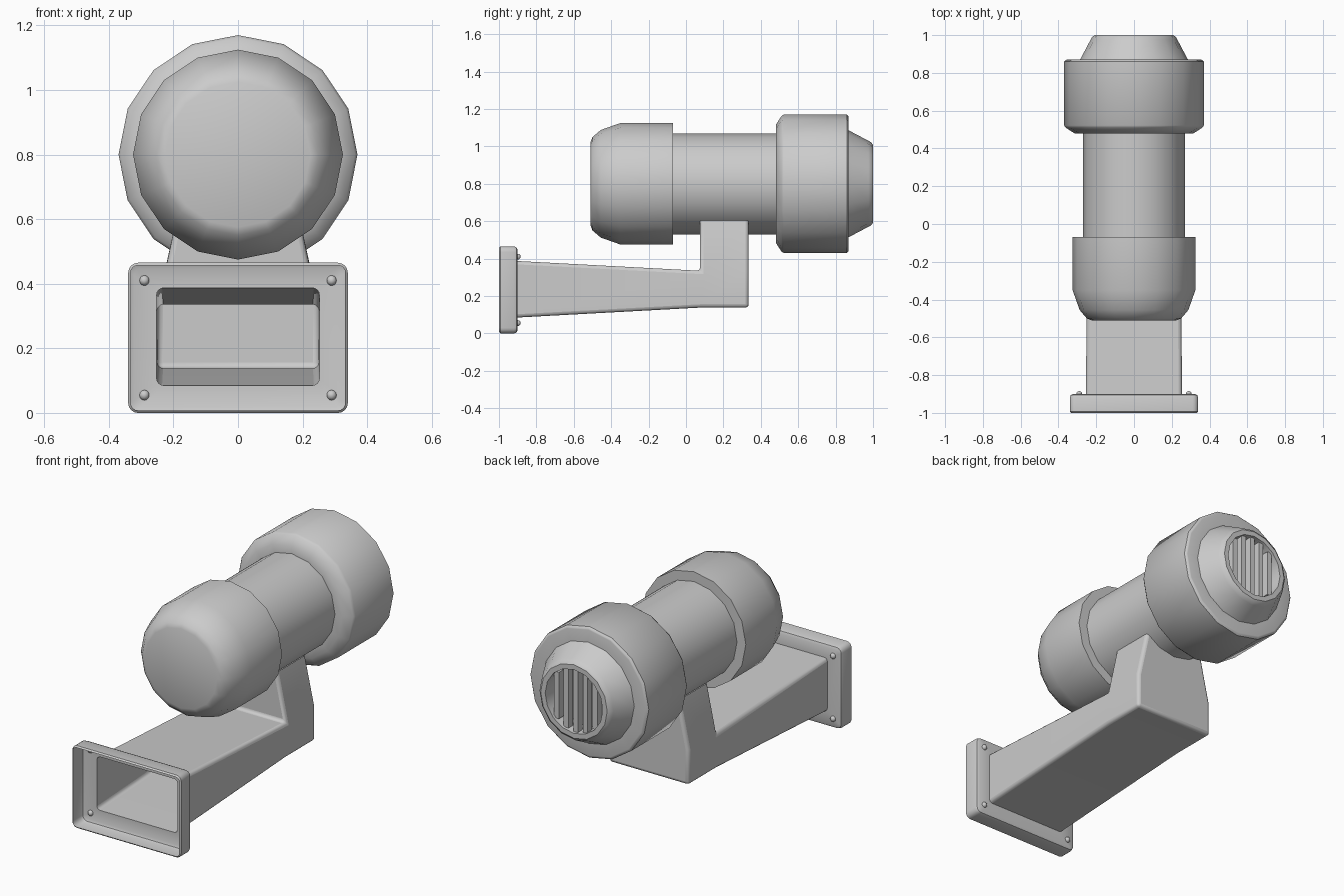
import bpy, bmesh, math

if "Cube" in bpy.data.objects:
    bpy.data.objects.remove(bpy.data.objects["Cube"])

AXIS_Z = 0.8
SIDES = 16


def finish(name, bm, recalc=True, bevel=0):
    if recalc:
        bmesh.ops.recalc_face_normals(bm, faces=bm.faces[:])
    me = bpy.data.meshes.new(name)
    bm.to_mesh(me)
    bm.free()
    ob = bpy.data.objects.new(name, me)
    bpy.context.collection.objects.link(ob)
    if bevel:
        m = ob.modifiers.new("bevel", 'BEVEL')
        m.width, m.segments, m.limit_method = bevel, 3, 'ANGLE'
        m.angle_limit = math.radians(30)
    bpy.ops.object.select_all(action='DESELECT')
    ob.select_set(True)
    bpy.context.view_layer.objects.active = ob
    bpy.ops.object.shade_smooth_by_angle(angle=math.radians(35))
    return ob


def loft(name, loops, cap_start=False, cap_end=False):
    bm = bmesh.new()
    rings = [[bm.verts.new(p) for p in loop] for loop in loops]
    n = len(rings[0])
    for a, b in zip(rings, rings[1:]):
        for i in range(n):
            j = (i + 1) % n
            bm.faces.new((a[i], a[j], b[j], b[i]))
    if cap_start:
        bm.faces.new(rings[0][::-1])
    if cap_end:
        bm.faces.new(rings[-1])
    return finish(name, bm)


def lathe(name, profile, **caps):
    # profile of (y, radius) turned about the barrel axis
    ang = [2 * math.pi * i / SIDES for i in range(SIDES)]
    return loft(name, [[(r * math.sin(a), y, AXIS_Z + r * math.cos(a)) for a in ang]
                       for y, r in profile], **caps)


def rounded_rect(y, hx, z0, z1, r, seg=4):
    pts = []
    for k, (cx, cz) in enumerate(((hx - r, z1 - r), (r - hx, z1 - r),
                                  (r - hx, z0 + r), (hx - r, z0 + r))):
        for s in range(seg + 1):
            a = math.pi / 2 * (k + s / seg)
            pts.append((cx + r * math.cos(a), y, cz + r * math.sin(a)))
    return pts


# Barrel housing
lathe("front_cap", [(-0.51, 0.225), (-0.50, 0.25), (-0.455, 0.288), (-0.35, 0.325),
                    (-0.07, 0.325), (-0.07, 0.26)], cap_start=True)
lathe("barrel", [(-0.09, 0.27), (0.52, 0.27)])
lathe("rear_collar", [(0.48, 0.26), (0.48, 0.315), (0.51, 0.362), (0.522, 0.37),
                      (0.86, 0.37), (0.868, 0.362), (0.87, 0.355), (0.87, 0.26)])
lathe("rear_nozzle", [(0.868, 0.287), (0.89, 0.275), (0.975, 0.23), (0.99, 0.222),
                      (1.0, 0.208), (1.0, 0.18), (0.90, 0.175)], cap_end=True)

# Vertical bars inside the nozzle opening
for i in range(5):
    x = (i - 2) * 0.06
    h = math.sqrt(0.178 ** 2 - x * x)
    bm = bmesh.new()
    bmesh.ops.create_cube(bm, size=1)
    bmesh.ops.scale(bm, vec=(0.03, 0.04, 2 * h), verts=bm.verts[:])
    bmesh.ops.translate(bm, vec=(x, 0.965, AXIS_Z), verts=bm.verts[:])
    finish("grille_bar", bm)

# Open wall plate with a hole leading into the arm
loft("wall_plate", [rounded_rect(-1.0, 0.332, 0.008, 0.457, 0.022),
                    rounded_rect(-0.992, 0.34, 0.0, 0.465, 0.03),
                    rounded_rect(-0.92, 0.34, 0.0, 0.465, 0.03),
                    rounded_rect(-0.906, 0.335, 0.005, 0.46, 0.028),
                    rounded_rect(-0.90, 0.322, 0.018, 0.447, 0.02),
                    rounded_rect(-0.90, 0.252, 0.085, 0.387, 0.022)])

# Hollow arm and tapered upright, drawn as a side outline (y, z, half width)
outline = [(-0.9, 0.085, 0.253), (0.075, 0.138, 0.25), (0.335, 0.138, 0.25),
           (0.335, 0.335, 0.25), (0.335, 0.605, 0.19), (0.075, 0.605, 0.19),
           (0.075, 0.335, 0.25), (-0.9, 0.387, 0.253)]
bm = bmesh.new()
left, right = [[bm.verts.new((s * w, y, z)) for y, z, w in outline] for s in (-1, 1)]
for side in (left, right):
    for quad in ((0, 1, 6, 7), (1, 2, 3, 6), (6, 3, 4, 5)):
        bm.faces.new([side[i] for i in quad])
for i in (0, 1, 2, 3, 5, 6):
    bm.faces.new((left[i], left[i + 1], right[i + 1], right[i]))
finish("support_arm", bm, bevel=0.018)

# Bolts on the back of the plate
for x in (-0.29, 0.29):
    for z in (0.055, 0.41):
        bm = bmesh.new()
        bmesh.ops.create_uvsphere(bm, u_segments=10, v_segments=6, radius=0.016)
        bmesh.ops.translate(bm, vec=(x, -0.9, z), verts=bm.verts[:])
        finish("plate_bolt", bm)
